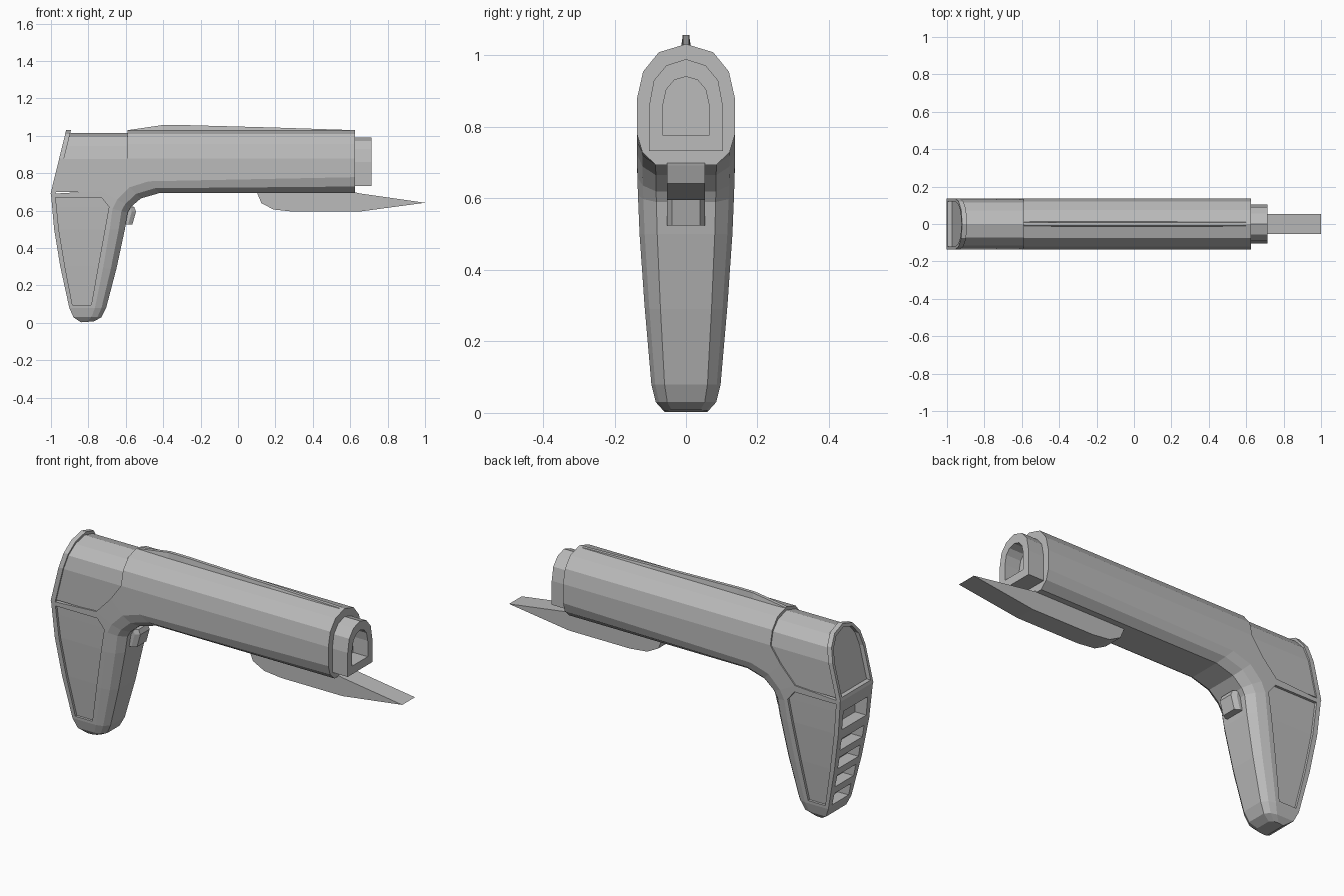
import bpy, bmesh
from mathutils import Vector

cube = bpy.data.objects.get("Cube")
if cube:
    bpy.data.objects.remove(cube)

grey = bpy.data.materials.new("plain_grey")
grey.use_nodes = True
grey.diffuse_color = (0.5, 0.5, 0.5, 1)
grey.node_tree.nodes["Principled BSDF"].inputs["Base Color"].default_value = (0.5, 0.5, 0.5, 1)


def loft(name, rings, caps=True, loop=False):
    """Skin a list of closed rings that all have the same point count."""
    bm = bmesh.new()
    vs = [[bm.verts.new(p) for p in r] for r in rings]
    n = len(vs[0])
    pairs = list(zip(vs, vs[1:])) + ([(vs[-1], vs[0])] if loop else [])
    for a, b in pairs:
        for i in range(n):
            j = (i + 1) % n
            bm.faces.new((a[i], a[j], b[j], b[i]))
    if caps and not loop:
        bm.faces.new(vs[0])
        bm.faces.new(vs[-1])
    bmesh.ops.recalc_face_normals(bm, faces=bm.faces)
    me = bpy.data.meshes.new(name)
    bm.to_mesh(me)
    bm.free()
    me.materials.append(grey)
    ob = bpy.data.objects.new(name, me)
    bpy.context.collection.objects.link(ob)
    return ob


def plate(name, profile, half):
    """Side profile (x, z) given thickness across y."""
    return loft(name, [[(x, s * half, z) for x, z in profile] for s in (-1, 1)])


def mirror(half):
    """Complete a (y, z) half section to a closed ring."""
    return half + [(-y, z) for y, z in reversed(half) if y > 0]


def cut(target, cutter):
    mod = target.modifiers.new("cut", "BOOLEAN")
    mod.operation, mod.solver, mod.object = "DIFFERENCE", "EXACT", cutter
    bpy.context.view_layer.objects.active = target
    bpy.ops.object.modifier_apply(modifier=mod.name)
    bpy.data.objects.remove(cutter)


def interp(z, table):
    for (z0, a), (z1, b) in zip(table, table[1:]):
        if z <= z1:
            return a + (b - a) * max(0, z - z0) / (z1 - z0)
    return table[-1][1]


WIDTH = [(0.003, 0.06), (0.025, 0.083), (0.07, 0.096), (0.3, 0.116), (0.53, 0.132), (0.69, 0.137)]
BACK = [(0.003, -0.84), (0.03, -0.88), (0.08, -0.902), (0.3, -0.95), (0.5, -0.983), (0.69, -1.0)]


# Grip and lower barrel: one U section swept up the grip and along the barrel
def u_ring(inner, outer):
    a, b = Vector(inner), Vector(outer)
    d = (b - a).normalized()
    s = interp(a.y, WIDTH) / 0.137
    pts = []
    for t, k in ((0, 0.62), (0.035, 0.89), (0.085, 1)):
        p = a + d * min(t * s, (b - a).length * 0.8)
        pts.append((p.x, interp(p.y, WIDTH) * k, p.y))
    pts.append((b.x, interp(b.y, WIDTH), b.y))
    return pts + [(x, -y, z) for x, y, z in reversed(pts)]


path = [((-0.77, 0.008), (-0.84, 0.003)), ((-0.73, 0.03), (-0.88, 0.03)),
        ((-0.705, 0.08), (-0.902, 0.08)), ((-0.65, 0.29), (-0.95, 0.3)),
        ((-0.605, 0.5), (-0.983, 0.5)), ((-0.59, 0.59), (-1.0, 0.69)),
        ((-0.572, 0.62), (-0.735, 0.705)), ((-0.52, 0.665), (-0.65, 0.795)),
        ((-0.42, 0.694), (-0.59, 0.88)), ((0.625, 0.694), (0.625, 0.88))]
grip = loft("grip_and_lower_barrel", [u_ring(a, b) for a, b in path])

# Sunken side panels following the taper of the grip
rows = [(0.67, -0.975, -0.73), (0.62, -0.97, -0.69), (0.5, -0.958, -0.712),
        (0.3, -0.925, -0.748), (0.095, -0.885, -0.785)]
for side in (-1, 1):
    rings = []
    for z, x0, x1 in rows:
        y = interp(z, WIDTH) - 0.013
        rings.append([(x0, side * y, z), (x1, side * y, z), (x1, side * 0.3, z), (x0, side * 0.3, z)])
    cut(grip, loft("panel_cutter", rings))

# Slots in the back of the grip
for z, h in ((0.575, 0.05), (0.44, 0.032), (0.335, 0.032), (0.23, 0.032), (0.125, 0.032)):
    w, x = interp(z, WIDTH) - 0.032, interp(z, BACK)
    cut(grip, plate("slot_cutter", [(x - 0.1, z - h), (x + 0.07, z - h), (x + 0.07, z + h), (x - 0.1, z + h)], w))

# Upper barrel
ARCH = [(0.137, 0.88), (0.12, 0.955), (0.076, 1.009), (0, 1.032)]
loft("upper_barrel", [[(x, y, z) for y, z in mirror(ARCH)] for x in (-0.59, 0.625)])

# Rear collar, slightly smaller than the barrel, with a slanted back


def slant(z):
    return -0.905 - (1.03 - z) * 0.245


COLLAR = mirror([(0.13, 0.70), (0.13, 0.875), (0.114, 0.945), (0.072, 0.994), (0, 1.014)])
loft("rear_collar", [[(slant(z) + 0.01, y, z) for y, z in COLLAR],
                     [(-0.7 if z < 0.8 else -0.585, y, z) for y, z in COLLAR]])

# Raised rim around the back of the collar
RIM = mirror([(0.137, 0.69)] + ARCH)
HOLE = [(y * 0.88, 0.86 + (z - 0.86) * 0.9) for y, z in RIM]
loft("rear_rim", [[(slant(z) + d, y, z) for y, z in sec]
                  for sec, d in ((RIM, 0.012), (RIM, -0.014), (HOLE, -0.014), (HOLE, 0.012))], loop=True)

# Hollow muzzle
MUZZLE = mirror([(0.103, 0.733), (0.103, 0.86), (0.09, 0.93), (0.055, 0.972), (0, 0.99)])
BORE = mirror([(0.065, 0.776), (0.065, 0.86), (0.055, 0.905), (0.033, 0.931), (0, 0.941)])
loft("muzzle", [[(x, y, z) for y, z in sec]
                for sec, x in ((MUZZLE, 0.61), (MUZZLE, 0.715), (BORE, 0.715), (BORE, 0.63))])

# Pointed fin below the barrel
plate("lower_fin", [(0.1, 0.70), (0.125, 0.64), (0.19, 0.606), (0.29, 0.595),
                    (0.65, 0.595), (1.0, 0.642), (0.65, 0.692), (0.62, 0.70)], 0.053)

# Thin sight ridge on top, narrower at its crest
crest = [(-0.59, 1.03), (-0.4, 1.058), (-0.31, 1.058), (0.2, 1.044), (0.6, 1.031)]
loft("top_ridge", [[(x, -0.014, 1.02), (x, 0.014, 1.02), (x, 0.009, z), (x, -0.009, z)] for x, z in crest])

# Trigger button with bevelled sides
loft("trigger", [[(x, y, z) for x, z in ((-0.62, 0.525), (-0.6 + d, 0.525), (-0.58 + d, 0.595), (-0.59 + d, 0.62), (-0.6, 0.63))]
                 for y, d in ((-0.053, 0.012), (-0.039, 0.035), (0.039, 0.035), (0.053, 0.012))])
